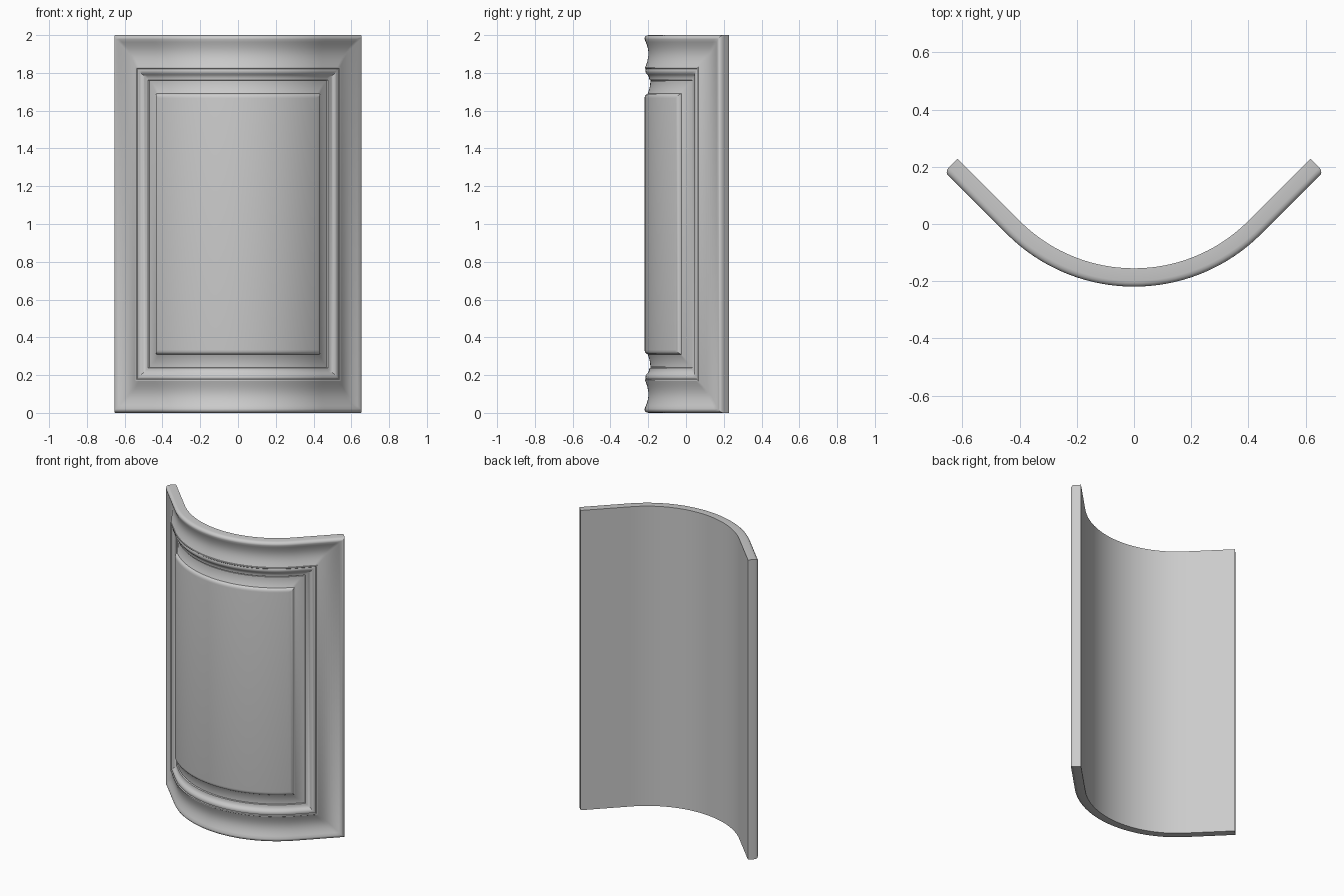
import bpy, bmesh, math

if "Cube" in bpy.data.objects:
    bpy.data.objects.remove(bpy.data.objects["Cube"])

R = 0.565            # radius of the concave back
CY = 0.41            # arc centre in y
ARC = R * math.pi / 4
HALF = 0.752         # half width measured along the back
H = 2.0
N = 56               # segments around the bend


def bend(s, d, z):
    """Map distance s along the back and thickness d to the bowed shape."""
    a = abs(s)
    ang = min(a, ARC) / R
    run = max(a - ARC, 0) * math.sqrt(0.5)
    x = (R + d) * math.sin(ang) + run
    y = CY - (R + d) * math.cos(ang) + run
    return (math.copysign(x, s), y, z)


# moulding profile: (inset from the edge, thickness above the back)
profile = [(0, 0), (0, 0.044), (0.002, 0.053), (0.007, 0.060), (0.014, 0.064),
           (0.022, 0.064)]
# wide cove of the frame
for i in range(1, 11):
    u = i / 10
    profile.append((0.022 + 0.146 * u, 0.064 - 0.004 * u - 0.018 * math.sin(math.pi * u)))
# lip, bead and step down to the groove
profile += [(0.170, 0.063), (0.176, 0.063), (0.180, 0.058), (0.186, 0.060),
            (0.196, 0.059), (0.204, 0.055), (0.211, 0.048), (0.218, 0.043),
            (0.228, 0.040), (0.238, 0.039), (0.240, 0.030), (0.243, 0.030)]
# hollow rising to the raised field
for i in range(9):
    u = i / 8
    profile.append((0.244 + 0.066 * u, 0.034 + 0.014 * u ** 2))
profile += [(0.312, 0.054), (0.318, 0.060), (0.325, 0.063), (0.334, 0.064)]

bm = bmesh.new()


def ring(t, d):
    """Bottom and top rows of one rectangular moulding ring."""
    w = HALF - t
    ss = [-w + 2 * w * i / N for i in range(N + 1)]
    return [[bm.verts.new(bend(s, d, z)) for s in ss] for z in (t, H - t)]


def fill(r):
    lo, hi = r
    for i in range(N):
        bm.faces.new((lo[i], lo[i + 1], hi[i + 1], hi[i]))


rings = [ring(t, d) for t, d in profile]
for a, b in zip(rings, rings[1:]):
    la = a[0] + a[1][::-1]
    lb = b[0] + b[1][::-1]
    n = len(la)
    for i in range(n):
        j = (i + 1) % n
        bm.faces.new((la[i], la[j], lb[j], lb[i]))
fill(rings[-1])      # raised field
fill(rings[0])       # plain back
bmesh.ops.recalc_face_normals(bm, faces=bm.faces)

mesh = bpy.data.meshes.new("bowed_panel")
bm.to_mesh(mesh)
bm.free()
panel = bpy.data.objects.new("bowed_panel", mesh)
bpy.context.collection.objects.link(panel)
bpy.context.view_layer.objects.active = panel
panel.select_set(True)
bpy.ops.object.shade_smooth_by_angle(angle=math.radians(30))
